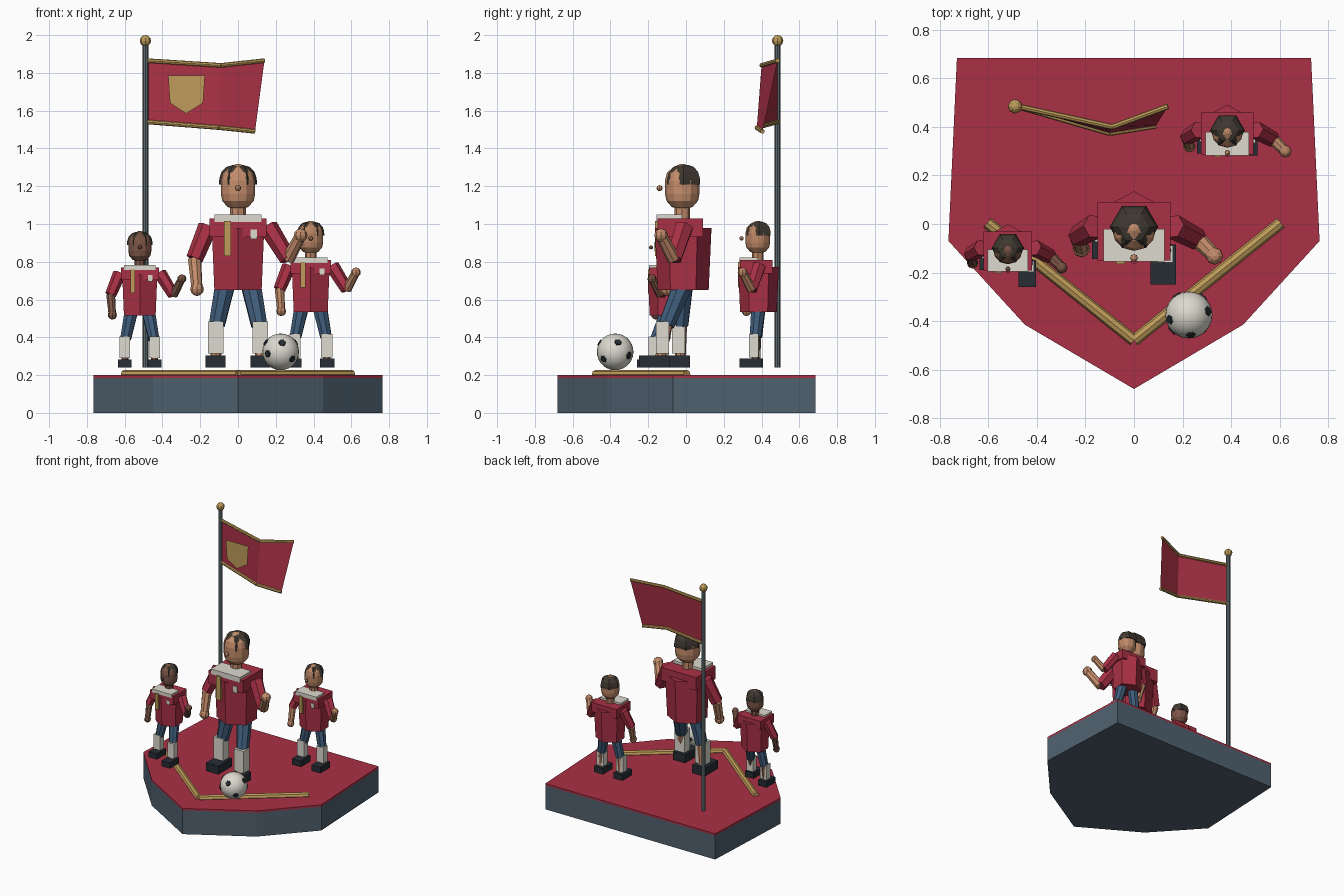
import bpy, bmesh
from math import sin, cos, pi
from mathutils import Matrix, Vector

if "Cube" in bpy.data.objects:
    bpy.data.objects.remove(bpy.data.objects["Cube"])

COL = dict(red=(.40, .03, .06), gold=(.52, .33, .10), slate=(.08, .12, .16), white=(.72, .70, .62),
           blue=(.05, .11, .20), dark=(.02, .027, .035), hair=(.05, .04, .03), pole=(.11, .15, .16),
           light_skin=(.56, .27, .15), dark_skin=(.20, .09, .06), tan_skin=(.50, .24, .13))
MATS = {}
for key, c in COL.items():
    MATS[key] = bpy.data.materials.new(key)
    MATS[key].diffuse_color = (*c, 1)


def make(name, bm, col, mat=Matrix(), smooth=False):
    bmesh.ops.recalc_face_normals(bm, faces=bm.faces)
    bm.transform(mat)
    me = bpy.data.meshes.new(name)
    for f in bm.faces:
        f.smooth = smooth
    bm.to_mesh(me)
    bm.free()
    me.materials.append(MATS[col])
    ob = bpy.data.objects.new(name, me)
    bpy.context.collection.objects.link(ob)
    return ob


def sheet(name, pts, faces, col):
    bm = bmesh.new()
    vs = [bm.verts.new(p) for p in pts]
    for f in faces:
        bm.faces.new([vs[i] for i in f])
    return make(name, bm, col)


def box(name, lo, hi, col, mat=Matrix()):
    lo, hi = Vector(lo), Vector(hi)
    bm = bmesh.new()
    bmesh.ops.create_cube(bm, size=1, matrix=Matrix.Translation((lo + hi) / 2)
                          @ Matrix.Diagonal((*(hi - lo), 1)))
    return make(name, bm, col, mat)


def lathe(name, prof, n, col, mat=Matrix(), turn=0.0):
    """Stack n-sided rings given as (radius, z) and cap both ends."""
    bm = bmesh.new()
    rings = [[bm.verts.new((r * cos(turn + 2 * pi * i / n), r * sin(turn + 2 * pi * i / n), z))
              for i in range(n)] for r, z in prof]
    for a, b in zip(rings, rings[1:]):
        for i in range(n):
            j = (i + 1) % n
            bm.faces.new((a[i], a[j], b[j], b[i]))
    bm.faces.new(rings[0])
    bm.faces.new(rings[-1])
    return make(name, bm, col, mat)


def rod(name, p, q, r1, r2, col, mat=Matrix(), n=8):
    p, q = Vector(p), Vector(q)
    d = q - p
    m = mat @ Matrix.Translation(p) @ d.to_track_quat('Z', 'Y').to_matrix().to_4x4()
    return lathe(name, [(r1, 0), (r2, d.length)], n, col, m)


def ball(name, c, r, col, mat=Matrix(), u=8, v=6, smooth=False):
    bm = bmesh.new()
    bmesh.ops.create_uvsphere(bm, u_segments=u, v_segments=v, radius=r, matrix=Matrix.Translation(c))
    return make(name, bm, col, mat, smooth)


def slab(name, outline, z0, z1, col):
    bm = bmesh.new()
    lo = [bm.verts.new((x, y, z0)) for x, y in outline]
    hi = [bm.verts.new((x, y, z1)) for x, y in outline]
    bm.faces.new(lo)
    bm.faces.new(hi)
    for i in range(len(lo)):
        j = (i + 1) % len(lo)
        bm.faces.new((lo[i], lo[j], hi[j], hi[i]))
    return make(name, bm, col)


# Shield-shaped base, red top and gold chevron
half = [(.73, .685), (.765, -.07), (.45, -.415)]
outline = half + [(0, -.68)] + [(-x, y) for x, y in reversed(half)]
slab("base", outline, 0, .185, "slate")
slab("base_top", outline, .185, .2, "red")
for s in (-1, 1):
    rod("chevron_bar", (s * .605, .005, .203), (0, -.48, .203), .024, .024, "gold")

# Flag pole with finial, folded flag, trims and emblem
rod("flag_pole", (-.49, .485, .24), (-.49, .485, 1.96), .016, .016, "pole")
ball("pole_finial", (-.49, .485, 1.97), .03, "gold")
top = [(-.48, .485, 1.865), (-.09, .40, 1.84), (.14, .485, 1.865)]
low = [(-.48, .485, 1.54), (-.10, .375, 1.51), (.09, .405, 1.49)]
sheet("flag", top + low, [(0, 1, 4, 3), (1, 2, 5, 4)], "red")
for edge in (top, low):
    for a, b in zip(edge, edge[1:]):
        rod("flag_trim", a, b, .012, .012, "gold")
sheet("flag_emblem", [(x, .378, z) for x, z in
      ((-.37, 1.785), (-.175, 1.785), (-.185, 1.64), (-.275, 1.585), (-.36, 1.64))],
      [(0, 1, 2, 3, 4)], "gold")


def player(x, y, s, skin, step):
    """A player built at full size with the head over the origin, then scaled by s."""
    M = Matrix.Translation((x, y, .24)) @ Matrix.Scale(s, 4)
    # Jersey, collar, scarf and badge
    lathe("jersey", [(.135, .41), (.15, .74)], 6, "red",
          M @ Matrix.Translation((0, .005, 0)) @ Matrix.Diagonal((1.07, 1, 1, 1)), pi / 2)
    box("jersey_yoke", (-.15, -.13, .69), (.15, .11, .79), "red", M)
    box("collar", (-.125, -.135, .77), (.125, 0, .81), "white", M)
    box("scarf", (-.075, -.145, .59), (-.037, -.125, .775), "gold", M)
    box("badge", (.065, -.137, .68), (.1, -.125, .73), "white", M)
    # Neck, head, nose and hair
    rod("neck", (0, 0, .79), (0, 0, .87), .042, .042, skin, M)
    lathe("head", [(.02, .84), (.055, .85), (.084, .883), (.091, .92), (.091, .99), (.081, 1.03),
                   (.05, 1.06), (.01, 1.078)], 12, skin, M)
    ball("nose", (0, -.12, .95), .016, skin, M)
    lathe("hair", [(.1, .97), (.099, 1.0), (.088, 1.035), (.062, 1.062), (.025, 1.073)], 6,
          "hair", M @ Matrix.Translation((0, .008, 0)))
    # Arms: one raised, one hanging
    for shoulder, elbow, hand in (
            ((.16, .01, .745), (.265, -.045, .575), (.332, -.112, .70)),
            ((-.16, .01, .745), (-.23, -.03, .575), (-.217, -.082, .415))):
        rod("sleeve", shoulder, elbow, .052, .045, "red", M, 6)
        rod("forearm", elbow, hand, .036, .03, skin, M)
        ball("hand", hand, .036, skin, M)
    # Legs: thigh, shin, shin guard and boot
    for side, d in ((-1, 0), (1, -step)):
        rod("thigh", (side * .068, .005, .44), (side * .112, d * .7 - .01, .225), .056, .045, "blue", M)
        rod("shin", (side * .112, d * .7 - .01, .24), (side * .118, d - .01, .05), .036, .028, skin, M)
        box("shin_guard", (side * .118 - .042, d * .8 - .055, .075),
            (side * .118 + .042, d * .8 + .015, .245), "white", M)
        box("boot", (side * .12 - .053, d - .125, 0), (side * .12 + .053, d + .04, .065), "dark", M)


player(0, -.02, 1, "light_skin", .105)
player(-.52, -.105, .67, "dark_skin", .105)
player(.385, .38, .72, "tan_skin", .01)

# Football with dark patches
C, R = Vector((.226, -.375, .323)), .097
ball("football", C, R, "white", u=24, v=14, smooth=True)
for d in ((-.8, -.2, .52), (.8, .16, .52), (.08, -.84, .5), (-.72, -.68, -.1),
          (.65, -.65, -.4), (-.5, .8, -.1), (.6, .75, -.2)):
    d = Vector(d).normalized()
    rod("football_patch", C + d * R * .94, C + d * R * 1.03, .022, .018, "dark", n=6)

for m in bpy.data.materials:
    if m.users and not m.is_grease_pencil:
        m.use_nodes = True
        m.node_tree.nodes["Principled BSDF"].inputs["Base Color"].default_value = m.diffuse_color
